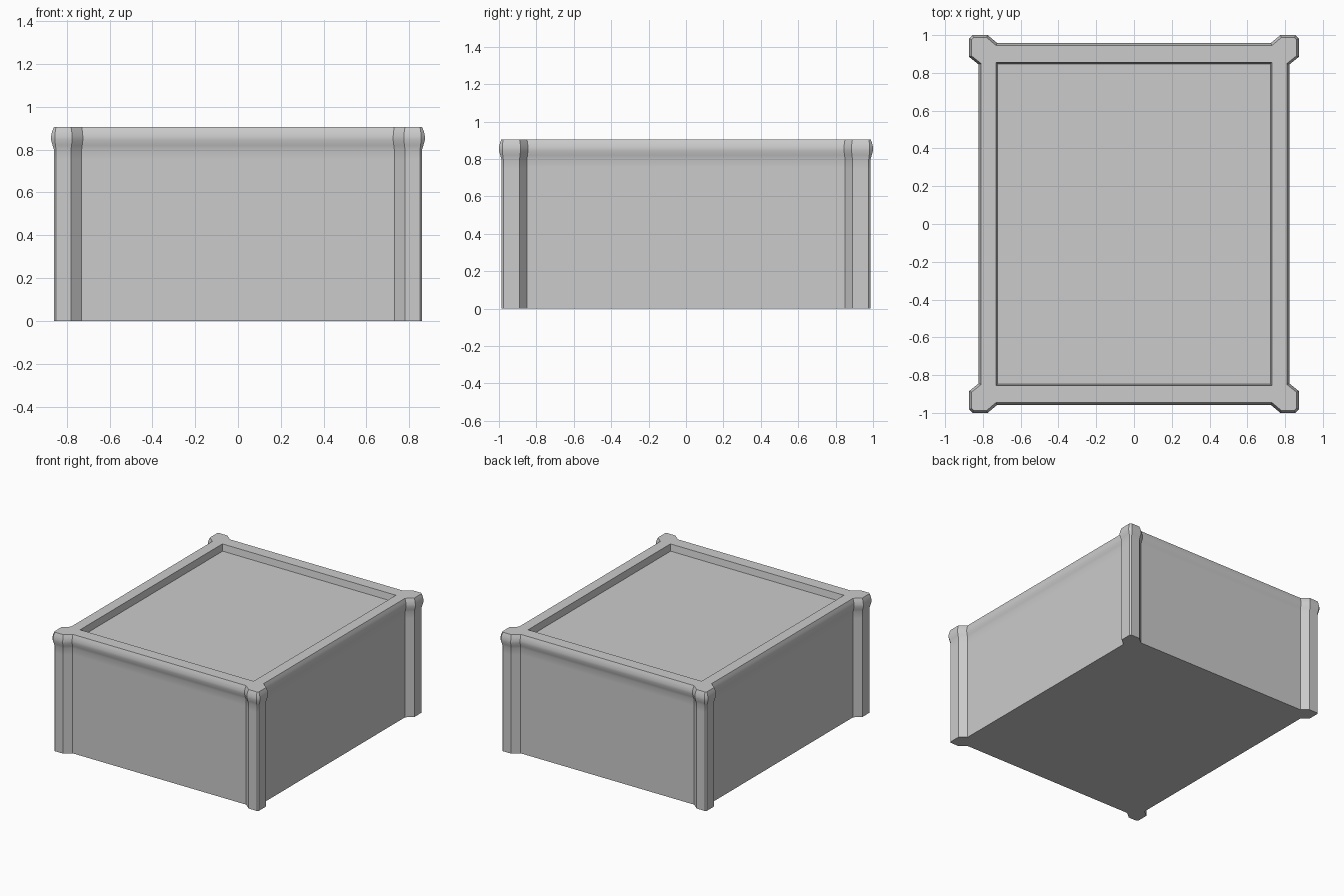
import bpy
import bmesh
import math

default = bpy.data.objects.get("Cube")
if default:
    bpy.data.objects.remove(default, do_unlink=True)

# One plain grey finish
grey = bpy.data.materials.new("plain_grey")
grey.use_nodes = True
COLOUR = (0.6, 0.6, 0.6, 1.0)
grey.diffuse_color = COLOUR
grey.node_tree.nodes["Principled BSDF"].inputs["Base Color"].default_value = COLOUR

# One corner of the plan: wall end, post faces with a small edge bevel, wall end
T = math.tan(math.pi / 8)
CORNER = [  # x, y, and the direction each point moves when the outline grows
    (0.81, 0.85, 1, -T), (0.86, 0.89, 1, -T),
    (0.86, 0.977, 1, T), (0.85, 0.987, T, 1),
    (0.78, 0.987, -T, 1), (0.73, 0.945, -T, 1),
]


def mirror_corner(points):
    """Repeat a corner in all four quadrants, as one counter-clockwise loop."""
    loop = []
    for sx, sy in ((1, 1), (-1, 1), (-1, -1), (1, -1)):
        part = [(x * sx, y * sy) for x, y in points]
        loop += part if sx * sy > 0 else part[::-1]
    return loop


def outline(grow):
    return mirror_corner([(x + dx * grow, y + dy * grow) for x, y, dx, dy in CORNER])


def rectangle(half_x, half_y):
    return mirror_corner([(half_x, half_y)] * len(CORNER))


# Plain walls, swollen rim, flat top frame, then down into the recess
TOP = 0.905
levels = [(outline(g), z) for g, z in (
    (0, 0), (0, 0.75), (0, 0.8), (0.006, 0.82), (0.013, 0.845),
    (0.013, 0.862), (0.008, 0.885), (0, TOP))]
levels += [(rectangle(0.73, 0.855), TOP), (rectangle(0.722, 0.847), TOP - 0.05)]

bm = bmesh.new()
rings = [[bm.verts.new((x, y, z)) for x, y in loop] for loop, z in levels]
for low, high in zip(rings, rings[1:]):
    for i in range(len(low)):
        j = (i + 1) % len(low)
        bm.faces.new((low[i], low[j], high[j], high[i]))

# Merge the rectangle corners, then close the underside and the recess floor
bmesh.ops.remove_doubles(bm, verts=bm.verts[:], dist=0.0001)
bmesh.ops.holes_fill(bm, edges=[e for e in bm.edges if e.is_boundary], sides=0)
bmesh.ops.recalc_face_normals(bm, faces=bm.faces[:])

mesh = bpy.data.meshes.new("storage_box")
bm.to_mesh(mesh)
bm.free()
mesh.materials.append(grey)
box = bpy.data.objects.new("storage_box", mesh)
bpy.context.collection.objects.link(box)

# Soft rim, crisp post edges
bpy.ops.object.select_all(action="DESELECT")
box.select_set(True)
bpy.context.view_layer.objects.active = box
bpy.ops.object.shade_smooth_by_angle(angle=math.radians(30))
